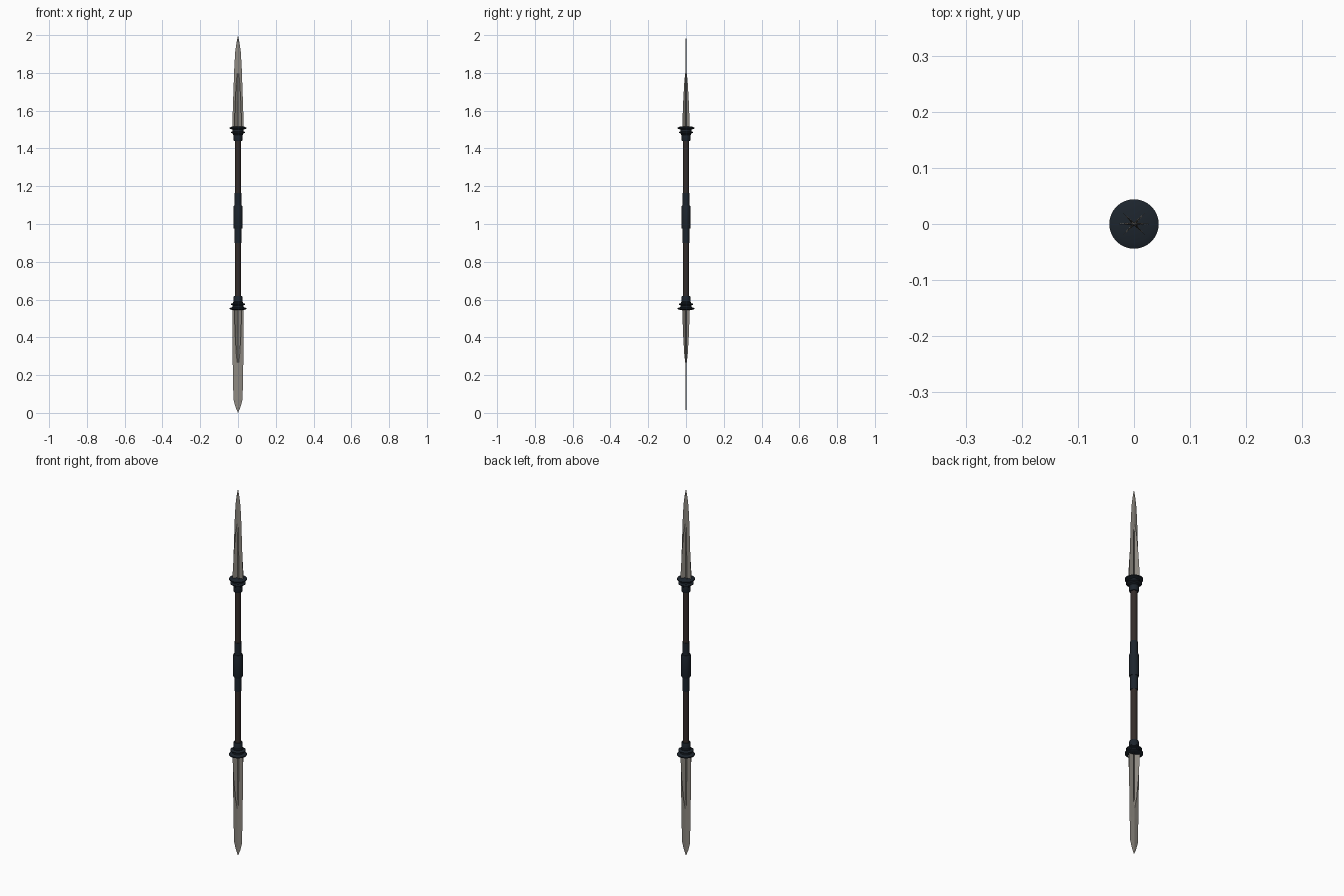
import bpy, bmesh, math
from mathutils import Matrix

if "Cube" in bpy.data.objects:
    bpy.data.objects.remove(bpy.data.objects["Cube"])


def material(name, rgb):
    m = bpy.data.materials.new(name)
    m.diffuse_color = (*rgb, 1)
    m.use_nodes = True
    m.node_tree.nodes["Principled BSDF"].inputs["Base Color"].default_value = m.diffuse_color
    return m


STEEL = material("steel", (0.27, 0.25, 0.22))
NAVY = material("dark_metal", (0.012, 0.018, 0.026))
WOOD = material("dark_wood", (0.035, 0.026, 0.023))


def finish(name, bm, mat):
    bmesh.ops.recalc_face_normals(bm, faces=bm.faces)
    me = bpy.data.meshes.new(name)
    bm.to_mesh(me)
    bm.free()
    me.materials.append(mat)
    ob = bpy.data.objects.new(name, me)
    bpy.context.collection.objects.link(ob)
    return ob


def lathe(name, profile, mat, sides=32):
    """Closed turned part from (radius, z) points."""
    bm = bmesh.new()
    rings = [[bm.verts.new((r * math.cos(2 * math.pi * i / sides),
                            r * math.sin(2 * math.pi * i / sides), z))
              for i in range(sides)] for r, z in profile]
    for a, b in zip(rings, rings[1:]):
        for i in range(sides):
            j = (i + 1) % sides
            bm.faces.new((a[i], a[j], b[j], b[i]))
    bm.faces.new(rings[0])
    bm.faces.new(rings[-1])
    ob = finish(name, bm, mat)
    bpy.ops.object.select_all(action='DESELECT')
    ob.select_set(True)
    bpy.context.view_layer.objects.active = ob
    bpy.ops.object.shade_smooth_by_angle(angle=math.radians(35))


def blade(name, outline, tip, thick, angle):
    """Flat diamond-section blade from (half width, z) points to a tip."""
    bm = bmesh.new()
    rings = []
    for w, z in outline:
        rings.append([bm.verts.new(p) for p in
                      ((w, 0, z), (0, thick, z), (-w, 0, z), (0, -thick, z))])
    for a, b in zip(rings, rings[1:]):
        for i in range(4):
            j = (i + 1) % 4
            bm.faces.new((a[i], a[j], b[j], b[i]))
    bm.faces.new(rings[0])
    point = bm.verts.new((0, 0, tip))
    for i in range(4):
        bm.faces.new((rings[-1][i], rings[-1][(i + 1) % 4], point))
    bmesh.ops.transform(bm, matrix=Matrix.Rotation(angle, 4, 'Z'), verts=bm.verts)
    finish(name, bm, STEEL)


# Shaft and centre grip
lathe("shaft", [(0.016, 0.59), (0.016, 1.47)], WOOD, 24)
lathe("centre_grip", [(0.0185, 0.90), (0.0185, 0.975), (0.022, 0.975), (0.024, 0.981),
                      (0.024, 1.092), (0.022, 1.098), (0.0185, 1.098), (0.0185, 1.165)], NAVY)

# Stepped collars, mirrored about the middle of the shaft
COLLAR = [(0.021, 0.41), (0.023, 0.414), (0.023, 0.44), (0.026, 0.443), (0.026, 0.448),
          (0.038, 0.453), (0.038, 0.457), (0.028, 0.461), (0.028, 0.469),
          (0.044, 0.475), (0.044, 0.480), (0.033, 0.485)]
for label, s in (("upper", 1), ("lower", -1)):
    lathe(label + "_collar", [(r, 1.03 + s * z) for r, z in COLLAR], NAVY)

# Main blades, wide across x
blade("upper_blade", [(0.031, 1.50), (0.026, 1.65), (0.020, 1.82), (0.015, 1.91), (0.008, 1.96)],
      2.0, 0.0028, 0)
blade("lower_blade", [(0.030, 0.56), (0.030, 0.40), (0.027, 0.20), (0.024, 0.07), (0.013, 0.03)],
      0.0, 0.0028, 0)

# Short diagonal fins around each main blade
for n, a in (("a", 45), ("b", -45)):
    blade("upper_fin_" + n, [(0.029, 1.50), (0.021, 1.65), (0.012, 1.76)],
          1.83, 0.0022, math.radians(a))
    blade("lower_fin_" + n, [(0.029, 0.56), (0.022, 0.42), (0.013, 0.31)],
          0.235, 0.0022, math.radians(a))
